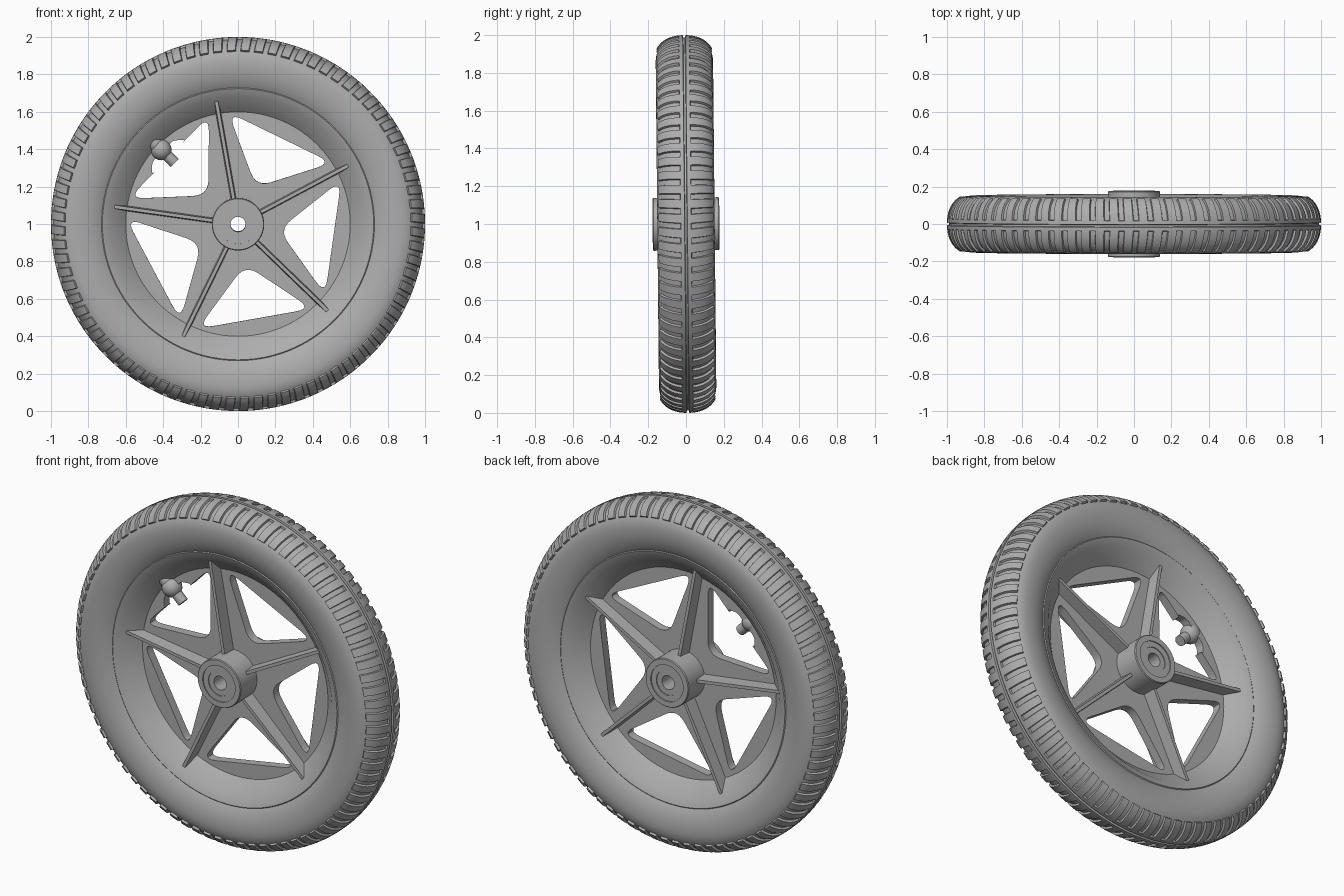
import bpy, bmesh, math
from math import sin, cos, pi, radians
from mathutils import Matrix, Vector

cube = bpy.data.objects.get("Cube")
if cube:
    bpy.data.objects.remove(cube)

grey = bpy.data.materials.new("plain_grey")
grey.use_nodes = True
colour = (0.42, 0.42, 0.42, 1)
grey.diffuse_color = colour
grey.node_tree.nodes["Principled BSDF"].inputs["Base Color"].default_value = colour

# The axle runs along y; the wheel leans very slightly
PLACE = Matrix.Translation((0, 0, 1)) @ Matrix.Rotation(0.01, 4, 'X')
SPOKES = 5
SPOKE_ANGLE = radians(100)
STEP = 2 * pi / SPOKES


def polar(r, a, y=0.0):
    return Vector((r * cos(a), y, r * sin(a)))


def finish(name, bm, angle=30):
    bmesh.ops.recalc_face_normals(bm, faces=bm.faces)
    bm.transform(PLACE)
    mesh = bpy.data.meshes.new(name)
    bm.to_mesh(mesh)
    bm.free()
    mesh.materials.clear()
    mesh.materials.append(grey)
    mesh.shade_smooth()
    mesh.set_sharp_from_angle(angle=radians(angle))
    obj = bpy.data.objects.new(name, mesh)
    bpy.context.collection.objects.link(obj)
    return obj


def skin(rings):
    """Closed skin through closed rings of points."""
    bm = bmesh.new()
    rows = [[bm.verts.new(p) for p in ring] for ring in rings]
    n = len(rows[0])
    for i, row in enumerate(rows):
        nxt = rows[(i + 1) % len(rows)]
        for j in range(n):
            k = (j + 1) % n
            bm.faces.new((row[j], row[k], nxt[k], nxt[j]))
    return bm


def revolve(name, half, segs=96):
    """Turn a half profile of (radius, y), mirrored across the wheel plane."""
    profile = half + [(r, -y) for r, y in reversed(half)]
    rings = [[polar(r, 2 * pi * i / segs, y) for r, y in profile]
             for i in range(segs)]
    return finish(name, skin(rings))


# Tyre: rounded section with raised tread lugs
PITCHES = 80
LUG = 0.012
RIB, SHOULDER = 0.14, 1.08


def tyre_columns():
    half = [0.02, 0.03, 0.13, 0.15]
    half += [0.15 + 0.92 * i / 9 for i in range(1, 10)] + [1.09]
    half += [1.09 + 1.19 * i / 14 for i in range(1, 15)]
    return [-p for p in reversed(half)] + half


def tyre_point(phi, a, on_lug):
    p = abs(phi)
    side = math.copysign(1, phi)
    if p < pi / 2:
        r = 0.855 + 0.133 * cos(p) ** 0.87
        y = 0.152 * sin(p) ** 0.87
    else:
        r = 0.855 + 0.2 * cos(p)
        y = 0.152 * sin(p)
    raised = 0.025 < p < RIB or (RIB < p < SHOULDER and on_lug)
    if raised:
        r += LUG * cos(p)
        y += LUG * sin(p)
    slant = 0.012 * min(p, SHOULDER)
    return polar(r, a + slant, side * y)


columns = tyre_columns()
rings = []
for i in range(PITCHES):
    for f, on_lug in ((0, False), (0.04, True), (0.62, True), (0.66, False)):
        a = 2 * pi * (i + f) / PITCHES
        rings.append([tyre_point(phi, a, on_lug) for phi in columns])
finish("tyre", skin(rings))

# Rim with a lip and a sloping inner wall
revolve("rim", [(0.738, 0.112), (0.725, 0.122), (0.682, 0.105), (0.60, 0.025)])

# Hub barrel with stepped faces and an axle hole
revolve("hub", [(0.14, 0.172), (0.136, 0.177), (0.105, 0.177), (0.105, 0.171),
                (0.072, 0.171), (0.072, 0.166), (0.04, 0.166)], 64)


# Web plate with a rounded opening between each pair of spokes
def rounded(points, trim, steps=6):
    out = []
    for i, p in enumerate(points):
        a = p + (points[i - 1] - p).normalized() * trim
        b = p + (points[(i + 1) % len(points)] - p).normalized() * trim
        for s in range(steps + 1):
            t = s / steps
            out.append(a * (1 - t) ** 2 + p * 2 * t * (1 - t) + b * t * t)
    return out


def add_loop(curve, points):
    spline = curve.splines.new('POLY')
    spline.points.add(len(points) - 1)
    for sp, p in zip(spline.points, points):
        sp.co = (p.x, p.y, 0, 1)
    spline.use_cyclic_u = True


curve = bpy.data.curves.new("web_outline", 'CURVE')
curve.dimensions = '2D'
curve.fill_mode = 'BOTH'
curve.extrude = 0.025
add_loop(curve, [Vector((0.64 * cos(2 * pi * i / 96), 0.64 * sin(2 * pi * i / 96)))
                 for i in range(96)])
# Small central loop keeps the axle hole open
add_loop(curve, [Vector((0.09 * cos(2 * pi * i / 32), 0.09 * sin(2 * pi * i / 32)))
                 for i in range(32)])
spread = radians(31)
far_x, far_y = 0.6 * cos(spread), 0.6 * sin(spread)
for k in range(SPOKES):
    inner = [Vector((0.22, 0))]
    low, high = Vector((far_x, -far_y)), Vector((far_x, far_y))
    turn = Matrix.Rotation(SPOKE_ANGLE + (k + 0.5) * STEP, 2)
    loop = rounded(inner + [low, high], 0.085)
    if k == 0:
        # Notch that clears the valve
        notch = [Vector((x, s * y)) for s, x, y in
                 ((-1, far_x, 0.13), (-1, 0.56, 0.08), (1, 0.56, 0.08), (1, far_x, 0.13))]
        size = len(loop) // 3
        loop = loop[:2 * size] + rounded(notch, 0.02)[0:] + loop[2 * size:]
    add_loop(curve, [turn @ p for p in loop])
temp = bpy.data.objects.new("web_outline", curve)
bpy.context.collection.objects.link(temp)
depsgraph = bpy.context.evaluated_depsgraph_get()
flat = bpy.data.meshes.new_from_object(temp.evaluated_get(depsgraph))
bpy.data.objects.remove(temp)
bm = bmesh.new()
bm.from_mesh(flat)
bmesh.ops.remove_doubles(bm, verts=bm.verts, dist=0.0001)
bm.transform(Matrix.Rotation(pi / 2, 4, 'X'))
finish("spoke_web", bm)

# Tapered stiffening fins on both sides of every spoke
for k in range(SPOKES):
    bm = bmesh.new()
    a = SPOKE_ANGLE + k * STEP
    across = polar(1, a + pi / 2)
    for r, tip in ((0.11, 0.1), (0.668, 0.09)):
        for y, w in ((-tip, 0.009), (0, 0.016), (tip, 0.009)):
            for s in (-1, 1):
                bm.verts.new(polar(r, a, y) + across * s * w)
    bmesh.ops.convex_hull(bm, input=bm.verts)
    finish(f"spoke_fin_{k + 1}", bm, 5)

# Valve: round boss on the rim with a stem pointing at the hub
valve_angle = SPOKE_ANGLE + STEP / 2


def valve_part(name, r_out, r_in, radius):
    bm = bmesh.new()
    spin = polar(1, valve_angle).to_track_quat('Z', 'Y').to_matrix().to_4x4()
    place = Matrix.Translation(polar((r_out + r_in) / 2, valve_angle, -0.02)) @ spin
    bmesh.ops.create_cone(bm, cap_ends=True, segments=24, radius1=radius,
                          radius2=radius, depth=r_out - r_in, matrix=place)
    finish(name, bm)


bm = bmesh.new()
bmesh.ops.create_uvsphere(bm, u_segments=24, v_segments=12, radius=0.055,
                          matrix=Matrix.Translation(polar(0.57, valve_angle, -0.02)))
finish("valve_boss", bm)
valve_part("valve_base", 0.64, 0.56, 0.04)
valve_part("valve_stem", 0.57, 0.47, 0.03)
